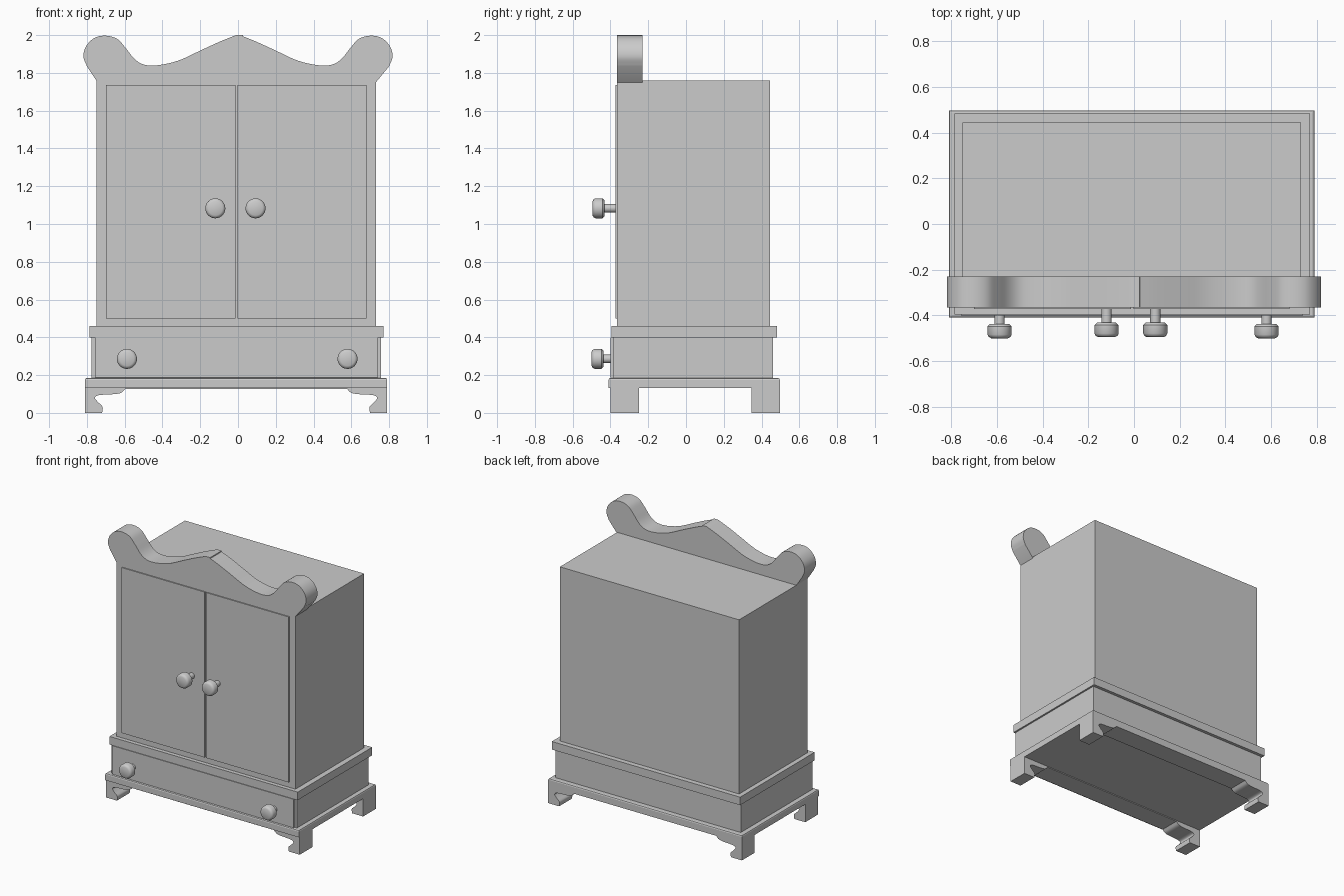
import bpy, bmesh, math
from mathutils import Vector

if "Cube" in bpy.data.objects:
    bpy.data.objects.remove(bpy.data.objects["Cube"])


def finish(name, bm, smooth=False):
    bmesh.ops.recalc_face_normals(bm, faces=bm.faces[:])
    me = bpy.data.meshes.new(name)
    bm.to_mesh(me)
    bm.free()
    ob = bpy.data.objects.new(name, me)
    bpy.context.collection.objects.link(ob)
    if smooth:
        bpy.ops.object.select_all(action='DESELECT')
        ob.select_set(True)
        bpy.context.view_layer.objects.active = ob
        bpy.ops.object.shade_smooth_by_angle(angle=math.radians(35))
    return ob


def box(name, x, y, z, bevel=0.0):
    bm = bmesh.new()
    bmesh.ops.create_cube(bm, size=1)
    for v in bm.verts:
        v.co = [r[0] if c < 0 else r[1] for c, r in zip(v.co, (x, y, z))]
    if bevel:
        top = [e for e in bm.edges if all(v.co.z > z[1] - 1e-4 for v in e.verts)]
        bmesh.ops.bevel(bm, geom=top, offset=bevel, segments=2, profile=0.5, affect='EDGES')
    return finish(name, bm)


def extrude_profile(name, pts, y0, y1):
    """Closed x/z outline extruded along y."""
    bm = bmesh.new()
    face = bm.faces.new([bm.verts.new((x, y0, z)) for x, z in pts])
    ext = bmesh.ops.extrude_face_region(bm, geom=[face])
    for g in ext['geom']:
        if isinstance(g, bmesh.types.BMVert):
            g.co.y = y1
    return finish(name, bm, True)


def spline(pts, n=5):
    """Smooth curve through the given points."""
    p = [Vector(q) for q in pts]
    p = [2 * p[0] - p[1]] + p + [2 * p[-1] - p[-2]]
    out = []
    for a, b, c, d in zip(p, p[1:], p[2:], p[3:]):
        for i in range(n):
            t = i / n
            out.append(0.5 * (2 * b + (c - a) * t + (2 * a - 5 * b + 4 * c - d) * t * t
                              + (3 * b - a - 3 * c + d) * t ** 3))
    return [tuple(q) for q in out + [p[-2]]]


def knob(name, x, z, y_back, y_front):
    prof = [(0, y_back), (0.022, y_back), (0.022, y_front + 0.063), (0.042, y_front + 0.063),
            (0.053, y_front + 0.052), (0.053, y_front + 0.016), (0.048, y_front + 0.006),
            (0.037, y_front), (0, y_front)]
    bm = bmesh.new()
    vs = [bm.verts.new((x + r, y, z)) for r, y in prof]
    es = [bm.edges.new(e) for e in zip(vs, vs[1:])]
    bmesh.ops.spin(bm, geom=vs + es, cent=(x, 0, z), axis=(0, 1, 0),
                   angle=2 * math.pi, steps=32)
    bmesh.ops.remove_doubles(bm, verts=bm.verts[:], dist=1e-4)
    return finish(name, bm, True)


# Stacked carcass
box("cabinet_body", (-0.75, 0.73), (-0.365, 0.445), (0.46, 1.76))
box("waist_moulding", (-0.785, 0.77), (-0.395, 0.483), (0.40, 0.46))
box("drawer_case", (-0.775, 0.757), (-0.385, 0.46), (0.185, 0.40))
box("drawer_front", (-0.757, 0.74), (-0.40, -0.38), (0.187, 0.40))
box("base_plinth", (-0.81, 0.79), (-0.41, 0.497), (0.133, 0.185), 0.01)

# Doors, standing slightly proud with a gap between them
box("left_door", (-0.70, -0.014), (-0.373, -0.36), (0.50, 1.735))
box("right_door", (-0.003, 0.68), (-0.373, -0.36), (0.50, 1.735))

# Bracket feet joined by a thin rail, front and back
foot = [(-0.81, 0.137), (-0.81, 0), (-0.72, 0)] + spline(
    [(-0.717, 0.01), (-0.718, 0.034), (-0.742, 0.058), (-0.757, 0.08),
     (-0.735, 0.094), (-0.66, 0.099), (-0.62, 0.106), (-0.597, 0.127)])
feet = foot + [(-0.02 - x, z) for x, z in reversed(foot)]
extrude_profile("front_feet", feet, -0.40, -0.25)
extrude_profile("back_feet", feet, 0.347, 0.497)

# Crest with scrolled ends and a central peak
half = spline([(-0.80, 1.835), (-0.818, 1.885), (-0.805, 1.94), (-0.76, 1.985), (-0.70, 1.997),
               (-0.64, 1.98), (-0.595, 1.932), (-0.55, 1.876), (-0.505, 1.846), (-0.45, 1.839),
               (-0.38, 1.848), (-0.30, 1.871), (-0.20, 1.918), (-0.095, 1.966), (-0.01, 2.0)])
crest = ([(-0.75, 1.76), ] + half + [(0.025 if x > -0.02 else -x, z) for x, z in reversed(half)]
         + [(0.73, 1.75), (-0.745, 1.75)])
extrude_profile("crest", crest, -0.365, -0.23)

# Knobs on the doors and drawer
for side, xd, xw in (("left", -0.12, -0.588), ("right", 0.093, 0.58)):
    knob(side + "_door_knob", xd, 1.083, -0.365, -0.495)
    knob(side + "_drawer_knob", xw, 0.286, -0.395, -0.50)
